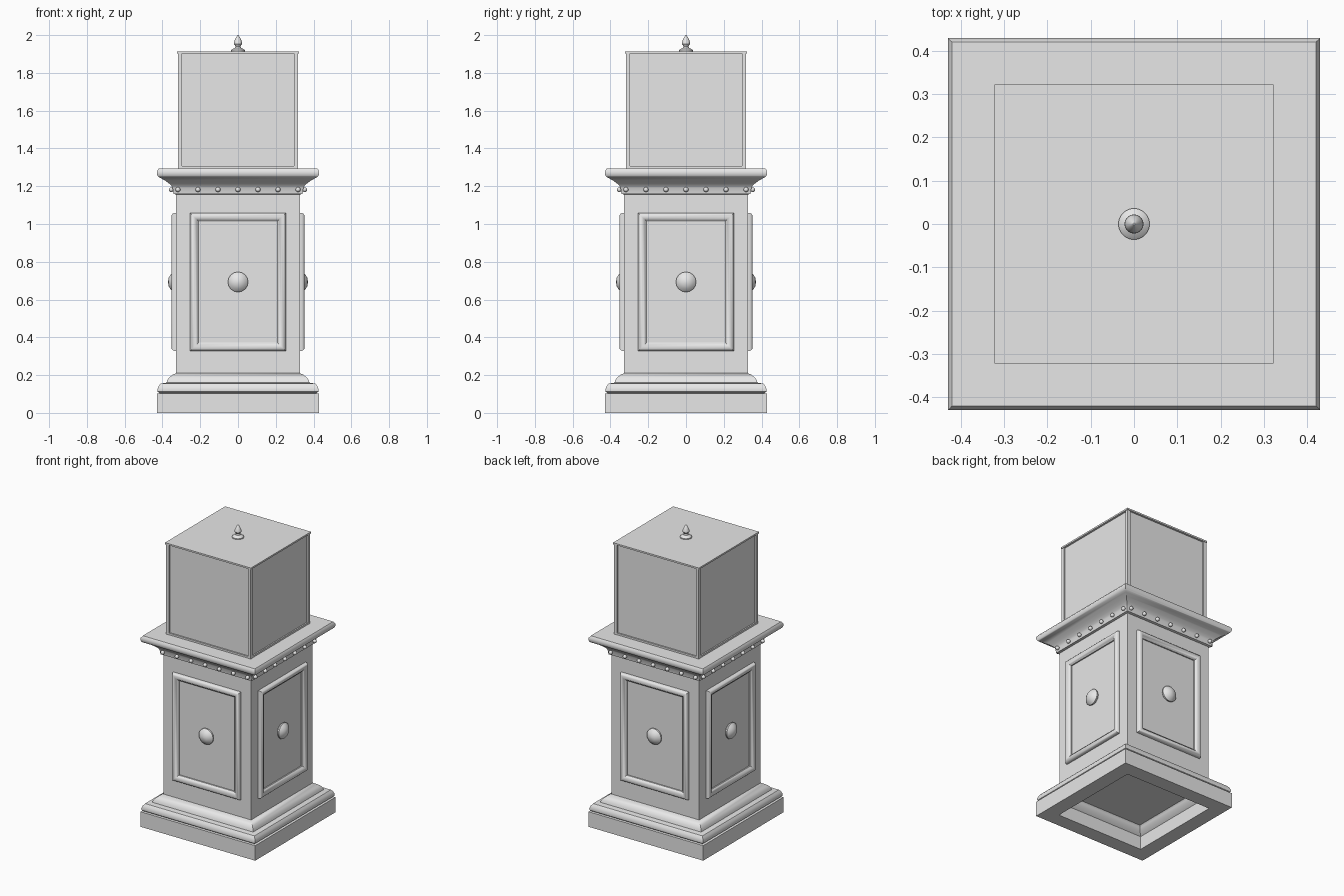
import bpy, bmesh
from math import radians, sin, cos, tau
from mathutils import Matrix

if "Cube" in bpy.data.objects:
    bpy.data.objects.remove(bpy.data.objects["Cube"], do_unlink=True)

stone = bpy.data.materials.new("pale grey stone")
stone.use_nodes = True
grey = (0.8, 0.8, 0.8, 1)
stone.diffuse_color = grey
stone.node_tree.nodes["Principled BSDF"].inputs["Base Color"].default_value = grey


def finish(name, bm, matrix=Matrix()):
    bmesh.ops.recalc_face_normals(bm, faces=bm.faces)
    mesh = bpy.data.meshes.new(name)
    bm.to_mesh(mesh)
    bm.free()
    mesh.materials.append(stone)
    obj = bpy.data.objects.new(name, mesh)
    bpy.context.collection.objects.link(obj)
    obj.matrix_world = matrix
    bpy.ops.object.select_all(action='DESELECT')
    obj.select_set(True)
    bpy.context.view_layer.objects.active = obj
    bpy.ops.object.shade_smooth_by_angle(angle=radians(40))
    return obj


def loft(name, rings, cap=True, matrix=Matrix()):
    """Join successive rings of points; cap the ends or close the loop."""
    bm = bmesh.new()
    loops = [[bm.verts.new(p) for p in ring] for ring in rings]
    n = len(loops[0])
    pairs = list(zip(loops, loops[1:]))
    if not cap:
        pairs.append((loops[-1], loops[0]))
    for a, b in pairs:
        for i in range(n):
            j = (i + 1) % n
            bm.faces.new((a[i], a[j], b[j], b[i]))
    if cap:
        bm.faces.new(loops[0])
        bm.faces.new(loops[-1])
    return finish(name, bm, matrix)


def rect(hx, hy, z):
    return [(-hx, -hy, z), (hx, -hy, z), (hx, hy, z), (-hx, hy, z)]


def square_tower(name, profile):
    return loft(name, [rect(h, h, z) for h, z in profile])


def lathe(name, profile, matrix=Matrix(), n=32):
    rings = [[(r * cos(tau * i / n), r * sin(tau * i / n), z) for i in range(n)]
             for r, z in profile]
    return loft(name, rings, matrix=matrix)


def box(name, half, z0, z1, x=0, y=0, hy=None):
    return loft(name, [rect(half, hy or half, z0), rect(half, hy or half, z1)],
                matrix=Matrix.Translation((x, y, 0)))


# Stepped base with a hollow underside
square_tower("base", [
    (0.29, 0.14), (0.30, 0.13), (0.305, 0.11), (0.33, 0.09), (0.33, 0),
    (0.43, 0), (0.43, 0.102), (0.415, 0.104), (0.425, 0.112), (0.427, 0.125),
    (0.42, 0.142), (0.41, 0.155), (0.378, 0.16), (0.374, 0.175),
    (0.362, 0.19), (0.345, 0.203), (0.328, 0.21)])

# Column shaft
box("column", 0.328, 0.20, 1.16)

# Flared cornice
square_tower("cornice", [
    (0.325, 1.155), (0.342, 1.16), (0.346, 1.19), (0.352, 1.202),
    (0.366, 1.215), (0.385, 1.229), (0.407, 1.242), (0.42, 1.249),
    (0.426, 1.255), (0.43, 1.266), (0.43, 1.28), (0.42, 1.294)])

# Upper box with corner posts, rails and lid
box("upper_box", 0.308, 1.29, 1.91)
box("lid", 0.322, 1.903, 1.914)
for sx in (-1, 1):
    for sy in (-1, 1):
        box("corner_post", 0.011, 1.29, 1.905, sx * 0.307, sy * 0.307)

# Finial on the lid
lathe("finial", [
    (0.036, 1.912), (0.036, 1.92), (0.028, 1.927), (0.016, 1.933),
    (0.013, 1.94), (0.016, 1.946), (0.022, 1.954), (0.021, 1.964),
    (0.015, 1.978), (0.008, 1.992), (0.002, 2.0)])

# Panel frame, knob, rail and beads on each of the four sides
frame = [(0, 0.32), (0, 0.338), (0.004, 0.346), (0.011, 0.352), (0.022, 0.353),
         (0.032, 0.348), (0.038, 0.34), (0.045, 0.336), (0.045, 0.32)]
for k in range(4):
    turn = Matrix.Rotation(k * tau / 4, 4, 'Z')
    upright = Matrix.Rotation(tau / 4, 4, 'X')
    loft("panel_frame", [rect(0.253 - d, 0.365 - d, z) for d, z in frame], cap=False,
         matrix=turn @ Matrix.Translation((0, 0, 0.693)) @ upright)
    lathe("knob", [(0.047, 0.32), (0.047, 0.33), (0.053, 0.336), (0.053, 0.344),
                   (0.046, 0.351), (0.036, 0.359), (0.022, 0.367), (0.004, 0.37)],
          turn @ Matrix.Translation((0, 0, 0.693)) @ upright)
    rail = box("bottom_rail", 0.31, 1.29, 1.306, 0, -0.309, hy=0.008)
    rail.matrix_world = turn @ rail.matrix_world

    bm = bmesh.new()
    for i in range(-3, 4):
        bmesh.ops.create_uvsphere(bm, u_segments=12, v_segments=8, radius=0.013,
                                  matrix=Matrix.Translation((i * 0.106, -0.353, 1.182)))
    finish("cornice_beads", bm, turn)
